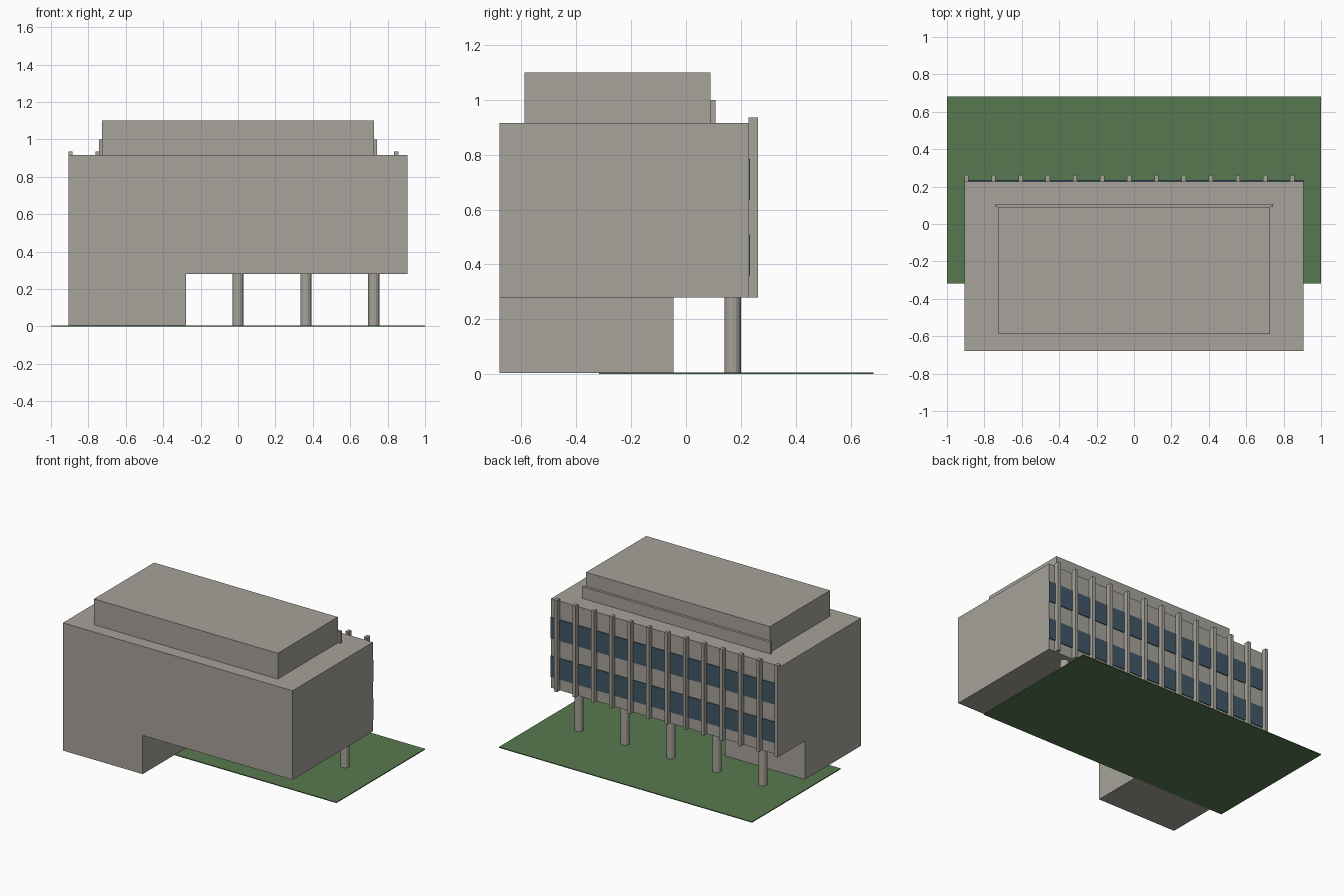
import bpy, bmesh
from mathutils import Matrix

if "Cube" in bpy.data.objects:
    bpy.data.objects.remove(bpy.data.objects["Cube"])


def material(name, rgb):
    m = bpy.data.materials.new(name)
    m.diffuse_color = (*rgb, 1)
    m.use_nodes = True
    m.node_tree.nodes["Principled BSDF"].inputs["Base Color"].default_value = m.diffuse_color
    return m


CONCRETE = material("concrete", (0.385, 0.365, 0.325))
GLASS = material("blue_glass", (0.052, 0.095, 0.130))
GRASS = material("grass_green", (0.095, 0.190, 0.080))


def finish(name, bm, mat):
    mesh = bpy.data.meshes.new(name)
    bm.to_mesh(mesh)
    bm.free()
    mesh.materials.append(mat)
    ob = bpy.data.objects.new(name, mesh)
    bpy.context.collection.objects.link(ob)
    return ob


def box(name, x, y, z, mat):
    """Axis-aligned box from (min, max) ranges."""
    bm = bmesh.new()
    bmesh.ops.create_cube(bm, size=1)
    for v in bm.verts:
        v.co = [r[0] if c < 0 else r[1] for c, r in zip(v.co, (x, y, z))]
    return finish(name, bm, mat)


def column(name, x, y, z0, z1, radius):
    bm = bmesh.new()
    bmesh.ops.create_cone(bm, cap_ends=True, segments=16, radius1=radius,
                          radius2=radius, depth=z1 - z0,
                          matrix=Matrix.Translation((x, y, (z0 + z1) / 2)))
    return finish(name, bm, CONCRETE)


# Lawn
box("lawn", (-1, 1), (-0.317, 0.683), (0, 0.006), GRASS)

# Ground floor block and the raised main block
box("ground_floor", (-0.907, -0.277), (-0.68, -0.045), (0.004, 0.28), CONCRETE)
box("main_block", (-0.907, 0.907), (-0.68, 0.228), (0.28, 0.916), CONCRETE)

# Rooftop storey with low strip along its back
box("roof_storey", (-0.726, 0.726), (-0.588, 0.09), (0.916, 1.10), CONCRETE)
box("roof_strip", (-0.744, 0.744), (0.09, 0.108), (0.916, 1.0), CONCRETE)

# Window bands on the back wall
for i, z in enumerate((0.36, 0.635)):
    box(f"window_band_{i + 1}", (-0.907, 0.907), (0.228, 0.234), (z, z + 0.15), GLASS)

# Vertical fins in front of the windows
for i in range(13):
    x = -0.896 + i * 0.1452
    box(f"fin_{i + 1}", (x - 0.0115, x + 0.0115), (0.228, 0.263), (0.28, 0.935), CONCRETE)

# Round columns under the overhang
for i in range(5):
    column(f"column_{i + 1}", (i - 2) * 0.363, 0.17, 0.002, 0.28, 0.03)
